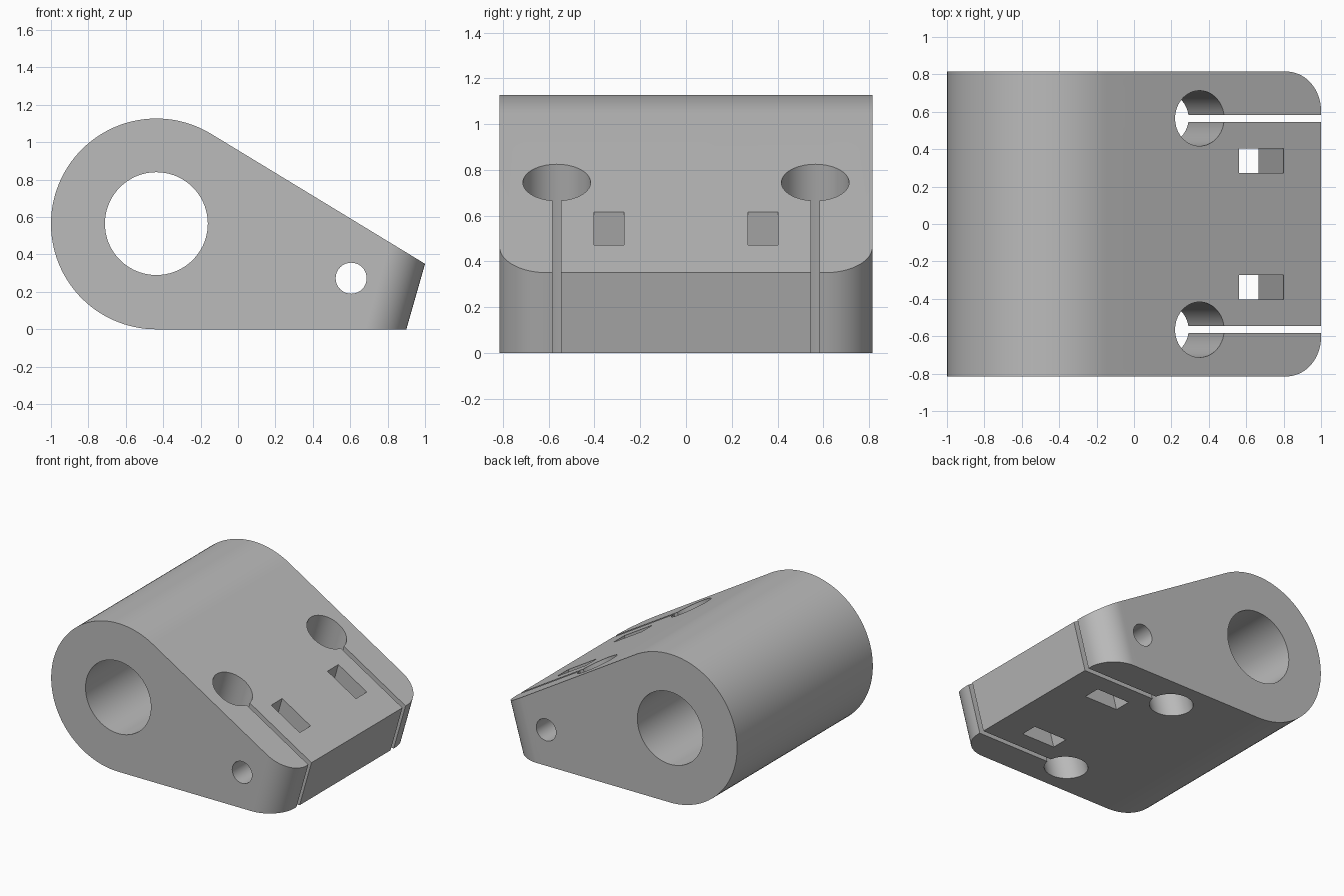
import bpy, bmesh, math

if "Cube" in bpy.data.objects:
    bpy.data.objects.remove(bpy.data.objects["Cube"])

TILT = 0.1 / 0.35                      # lean of the end face, in x per z
STRETCH = math.sqrt(1 + TILT * TILT)   # a round tilted hole is this much longer in x at z = 0
HALF_W = 0.815


def prism(name, bottom, top):
    """Closed solid between two matching outlines."""
    bm = bmesh.new()
    a = [bm.verts.new(p) for p in bottom]
    b = [bm.verts.new(p) for p in top]
    bm.faces.new(a)
    bm.faces.new(b)
    n = len(a)
    for i in range(n):
        bm.faces.new((a[i], a[(i + 1) % n], b[(i + 1) % n], b[i]))
    bmesh.ops.recalc_face_normals(bm, faces=bm.faces)
    mesh = bpy.data.meshes.new(name)
    bm.to_mesh(mesh)
    bm.free()
    obj = bpy.data.objects.new(name, mesh)
    bpy.context.collection.objects.link(obj)
    return obj


def side_prism(name, pts, half):
    """Outline in x, z extruded across y."""
    return prism(name, [(x, -half, z) for x, z in pts], [(x, half, z) for x, z in pts])


def tilted_prism(name, pts):
    """Outline in x, y at z = 0, extruded along the leaning end face."""
    return prism(name, *[[(x + TILT * z, y, z) for x, y in pts] for z in (-0.3, 1.5)])


def arc(cx, cy, r, start, end, n, sx=1.0):
    return [(cx + sx * r * math.cos(start + (end - start) * i / n),
             cy + r * math.sin(start + (end - start) * i / n)) for i in range(n + 1)]


def circle(cx, cy, r, n):
    return arc(cx, cy, r, 0, 2 * math.pi, n)[:-1]


def combine(target, cutter, operation='DIFFERENCE'):
    mod = target.modifiers.new("cut", 'BOOLEAN')
    mod.operation, mod.solver, mod.object = operation, 'EXACT', cutter
    bpy.context.view_layer.objects.active = target
    bpy.ops.object.modifier_apply(modifier=mod.name)
    bpy.data.objects.remove(cutter, do_unlink=True)


# Body: round barrel with a tangent slope down to the leaning end face
R, CX = 0.5635, -0.4365
tip = (1.0, 0.35)
dx, dz = tip[0] - CX, tip[1] - R
tangent = math.atan2(dz, dx) + math.acos(R / math.hypot(dx, dz))
profile = arc(CX, R, R, tangent, 1.5 * math.pi, 72) + [(0.9, 0.0), tip]
body = side_prism("clamp_body", profile, HALF_W)

# Rounded corners of the end face
r = 0.21
corner_x, corner_y = 0.9 - r * STRETCH, HALF_W - r
plan = ([(-2.5, -HALF_W - 0.1), (corner_x - 0.1, -HALF_W - 0.1), (corner_x - 0.1, -HALF_W)]
        + arc(corner_x, -corner_y, r, -math.pi / 2, 0, 20, STRETCH)
        + arc(corner_x, corner_y, r, 0, math.pi / 2, 20, STRETCH)
        + [(corner_x - 0.1, HALF_W), (corner_x - 0.1, HALF_W + 0.1), (-2.5, HALF_W + 0.1)])
combine(body, tilted_prism("corner_shape", plan), 'INTERSECT')

# Main bore and pin hole, both right through
combine(body, side_prism("bore_cutter", circle(CX, 0.565, 0.275, 72), 1.2))
combine(body, side_prism("pin_cutter", circle(0.605, 0.273, 0.083, 40), 1.2))

# Keyhole slits and rectangular windows, one pair on each side
hole_r, slit = 0.148, 0.019
gap = math.asin(slit / hole_r)
for s in (-1, 1):
    y = s * 0.565
    keyhole = (arc(0.138, y, hole_r, gap, 2 * math.pi - gap, 56, STRETCH)
               + [(1.5, y - slit), (1.5, y + slit)])
    combine(body, tilted_prism("keyhole_cutter", keyhole))
    window = [(0.386, s * 0.272), (0.666, s * 0.272), (0.666, s * 0.403), (0.386, s * 0.403)]
    combine(body, tilted_prism("window_cutter", window))

# Plain grey finish, smooth curves with sharp edges
mat = bpy.data.materials.new("plain grey")
mat.diffuse_color = (0.5, 0.5, 0.5, 1)
mat.use_nodes = True
mat.node_tree.nodes["Principled BSDF"].inputs["Base Color"].default_value = mat.diffuse_color
body.data.materials.clear()
body.data.materials.append(mat)
bpy.ops.object.select_all(action='DESELECT')
body.select_set(True)
bpy.context.view_layer.objects.active = body
bpy.ops.object.shade_smooth_by_angle(angle=math.radians(25))
